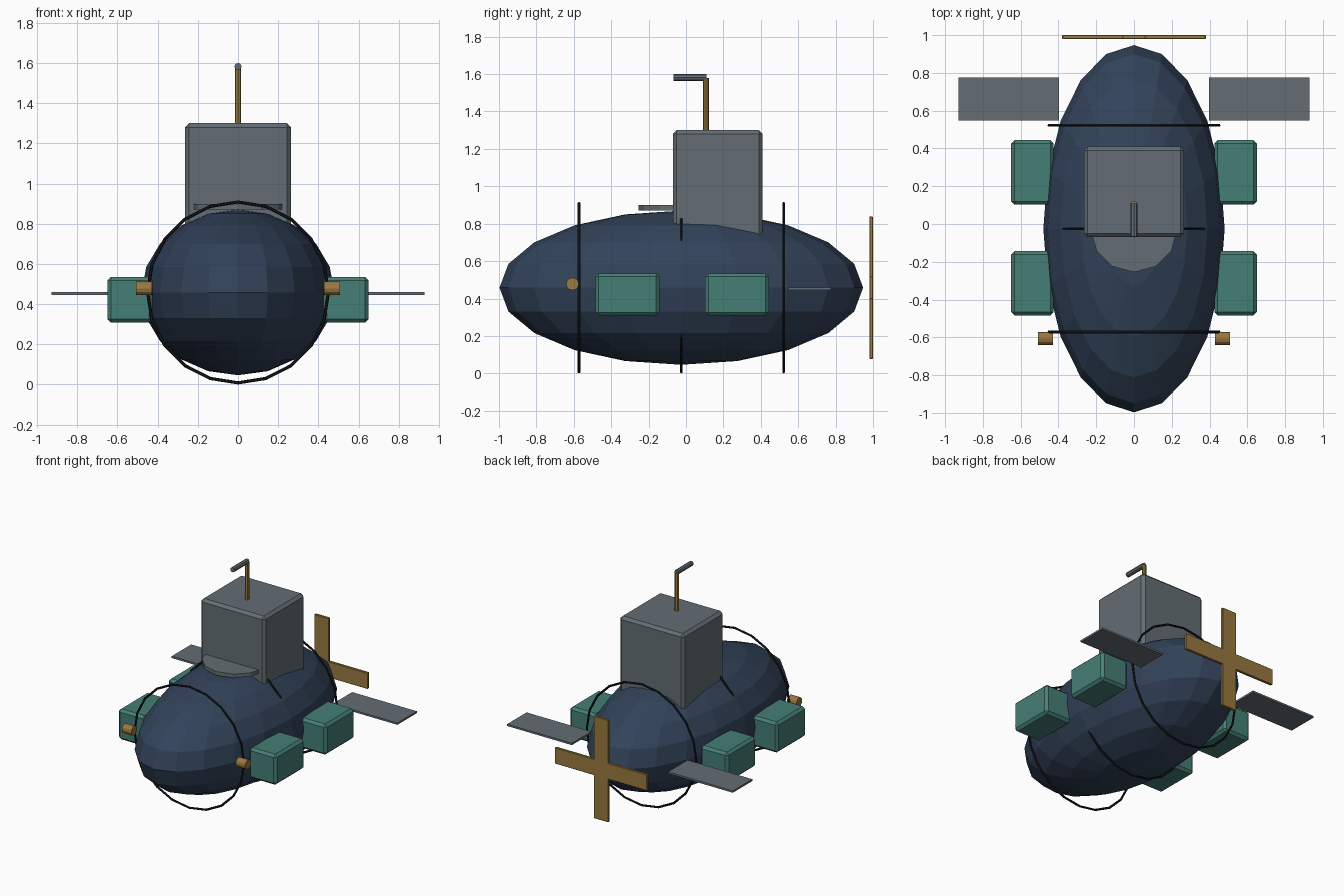
import bpy
from math import pi

if "Cube" in bpy.data.objects:
    bpy.data.objects.remove(bpy.data.objects["Cube"])


def material(name, rgb):
    m = bpy.data.materials.new(name)
    m.diffuse_color = (*rgb, 1)
    m.use_nodes = True
    m.node_tree.nodes["Principled BSDF"].inputs["Base Color"].default_value = m.diffuse_color
    return m


NAVY = material("navy", (0.032, 0.055, 0.10))
STEEL = material("steel", (0.125, 0.155, 0.175))
TEAL = material("teal", (0.06, 0.21, 0.18))
BRASS = material("brass", (0.32, 0.19, 0.05))
BLACK = material("black", (0.008, 0.01, 0.013))


def finish(name, mat):
    o = bpy.context.object
    o.name = name
    o.data.materials.append(mat)
    return o


def box(name, lo, hi, mat, bevel=0):
    centre = [(a + b) / 2 for a, b in zip(lo, hi)]
    bpy.ops.mesh.primitive_cube_add(size=1, location=centre)
    o = finish(name, mat)
    o.scale = [b - a for a, b in zip(lo, hi)]
    bpy.ops.object.transform_apply(location=False, rotation=False, scale=True)
    if bevel:
        b = o.modifiers.new("bevel", 'BEVEL')
        b.width, b.segments = bevel, 1
    return o


def cylinder(name, loc, r, length, mat, sides, rot=(0, 0, 0), fill='NGON'):
    bpy.ops.mesh.primitive_cylinder_add(vertices=sides, radius=r, depth=length,
                                        location=loc, rotation=rot, end_fill_type=fill)
    return finish(name, mat)


ZC = 0.458  # hull centre line height

# Hull: faceted ellipsoid
bpy.ops.mesh.primitive_uv_sphere_add(segments=20, ring_count=10, radius=1,
                                     location=(0, -0.025, ZC))
finish("hull", NAVY).scale = (0.48, 0.972, 0.412)

# Hoops around the hull
for i, y in enumerate((-0.572, -0.025, 0.522)):
    bpy.ops.mesh.primitive_torus_add(major_segments=20, minor_segments=6,
                                     major_radius=0.45, minor_radius=0.008,
                                     location=(0, y, ZC), rotation=(pi / 2, 0, 0))
    finish(f"hull_hoop_{i}", BLACK)

# Tower and the round deck plate in front of it
box("tower", (-0.265, -0.07, 0.72), (0.265, 0.41, 1.3), STEEL, 0.02)
cylinder("deck_plate", (0, -0.025, 0.885), 0.23, 0.028, STEEL, 12)

# Periscope
cylinder("periscope_pole", (0, 0.107, 1.42), 0.016, 0.32, BRASS, 8)
cylinder("periscope_head", (0, 0.022, 1.582), 0.018, 0.175, STEEL, 8, (pi / 2, 0, 0))

# Mirrored side parts
for side, s in (("right", 1), ("left", -1)):
    def side_box(name, x0, x1, y0, y1, z0, z1, mat, bevel=0):
        xs = sorted((s * x0, s * x1))
        box(f"{name}_{side}", (xs[0], y0, z0), (xs[1], y1, z1), mat, bevel)

    side_box("front_tank", 0.425, 0.65, -0.485, -0.143, 0.308, 0.535, TEAL, 0.018)
    side_box("rear_tank", 0.425, 0.65, 0.102, 0.444, 0.308, 0.535, TEAL, 0.018)
    side_box("fin", 0.396, 0.928, 0.547, 0.775, 0.445, 0.459, STEEL)
    cylinder(f"lamp_{side}", (s * 0.468, -0.607, 0.478), 0.034, 0.078, BRASS, 12,
             (0, pi / 2, 0))

# Propeller: two crossed blades
box("propeller_blade_upright", (-0.06, 0.98, ZC - 0.38), (0.06, 1.0, ZC + 0.38), BRASS, 0.003)
box("propeller_blade_level", (-0.38, 0.98, ZC - 0.06), (0.38, 1.0, ZC + 0.06), BRASS, 0.003)
